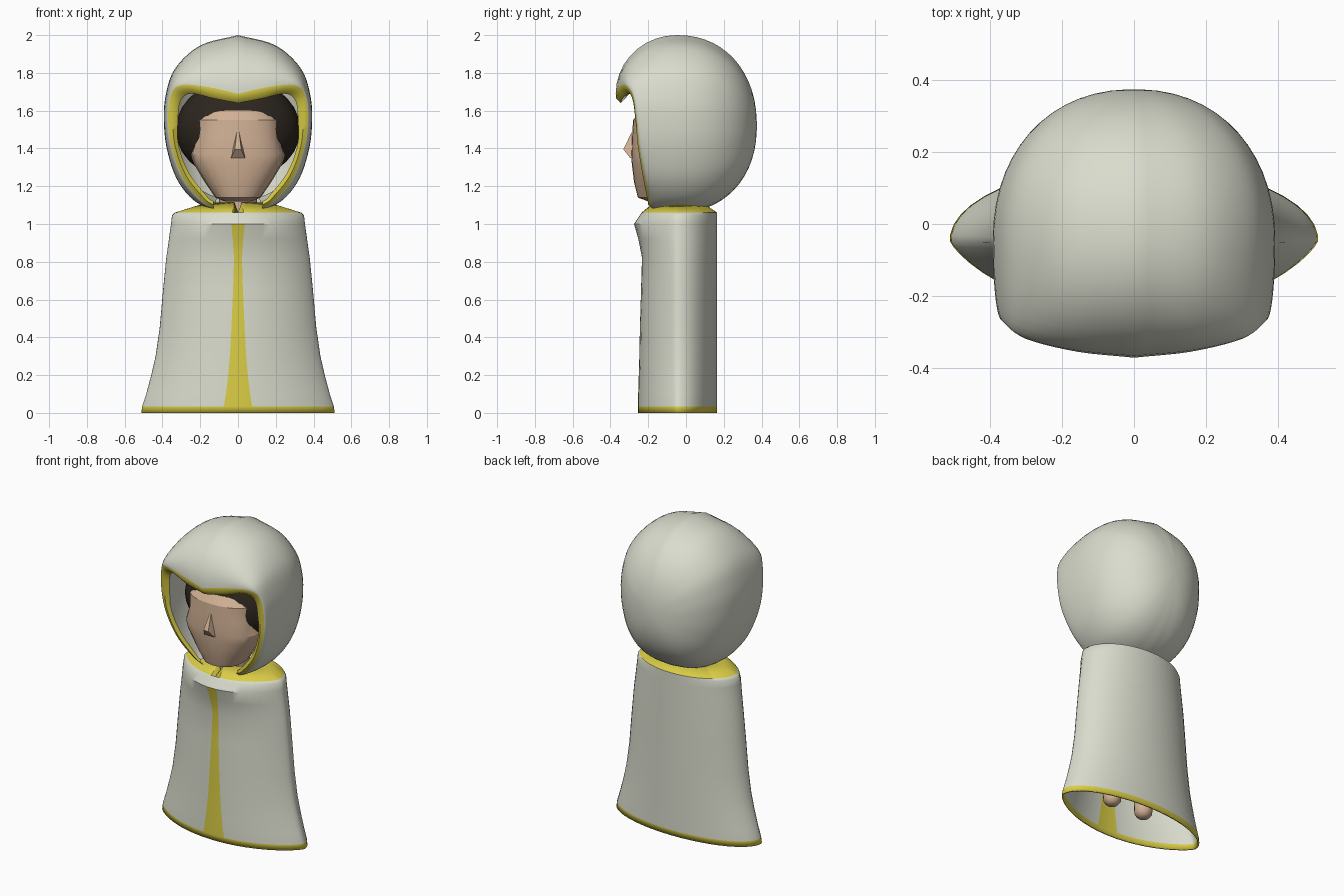
import bpy, bmesh, math
from mathutils import Vector

if "Cube" in bpy.data.objects:
    bpy.data.objects.remove(bpy.data.objects["Cube"])


def material(name, rgb):
    m = bpy.data.materials.new(name)
    m.use_nodes = True
    m.diffuse_color = (*rgb, 1)
    m.node_tree.nodes["Principled BSDF"].inputs["Base Color"].default_value = (*rgb, 1)
    return m


cloth = material("pale grey cloth", (0.70, 0.715, 0.61))
yellow = material("yellow trim", (0.70, 0.61, 0.06))
skin = material("skin", (0.64, 0.44, 0.30))
dark = material("dark hair", (0.026, 0.019, 0.013))


def finish(name, bm, mats, angle=40):
    bmesh.ops.recalc_face_normals(bm, faces=bm.faces)
    me = bpy.data.meshes.new(name)
    bm.to_mesh(me)
    bm.free()
    for m in mats:
        me.materials.append(m)
    ob = bpy.data.objects.new(name, me)
    bpy.context.collection.objects.link(ob)
    bpy.ops.object.select_all(action="DESELECT")
    ob.select_set(True)
    bpy.context.view_layer.objects.active = ob
    if angle:
        bpy.ops.object.shade_smooth_by_angle(angle=math.radians(angle))
    return ob


def mirrored(half):
    """Close a half ring, given from x=0 round to x=0."""
    return half + [(-x, y, z) for x, y, z in half[-2:0:-1]]


def loft(name, rings, mats, rule=lambda r, c: 0, caps=(), angle=40):
    """Skin closed rings; rule gives the material of row r, column c, or None for a gap."""
    bm = bmesh.new()
    rows = [[bm.verts.new(p) for p in ring] for ring in rings]
    n = len(rows[0])
    for r, (a, b) in enumerate(zip(rows, rows[1:])):
        for c in range(n):
            index = rule(r, min(c, n - 1 - c))
            if index is not None:
                d = (c + 1) % n
                bm.faces.new((a[c], a[d], b[d], b[c])).material_index = index
    for i in caps:
        bm.faces.new(rows[i])
    return finish(name, bm, mats, angle)


def spline(points, steps=5):
    """Smooth path through the points."""
    p = [Vector(q) for q in points]
    p = [2 * p[0] - p[1]] + p + [2 * p[-1] - p[-2]]
    out = []
    for i in range(1, len(p) - 2):
        a, b, c, d = p[i - 1:i + 3]
        for k in range(steps):
            t = k / steps
            out.append(b + (c - a) * t / 2 + (2 * a - 5 * b + 4 * c - d) * t * t / 2
                       + (3 * b - a - 3 * c + d) * t ** 3 / 2)
    return out + [p[-2]]


# Hood: half outline of its widest section, outer rim and inner rim of the opening
STEPS, MID_Y = 5, -0.05
outline = spline([(0, MID_Y, 2), (.2, MID_Y, 1.945), (.335, MID_Y, 1.82), (.385, MID_Y, 1.67),
                  (.392, MID_Y, 1.53), (.375, MID_Y, 1.39), (.325, MID_Y, 1.24),
                  (.24, MID_Y, 1.13), (.13, MID_Y, 1.075), (0, MID_Y, 1.06)], STEPS)
rim = spline([(0, -.372, 1.69), (.16, -.355, 1.725), (.3, -.32, 1.735), (.355, -.28, 1.68),
              (.37, -.26, 1.55), (.35, -.245, 1.4), (.29, -.215, 1.24), (.2, -.19, 1.13),
              (.13, -.18, 1.085), (0, -.17, 1.06)], STEPS)
inner = spline([(0, -.345, 1.64), (.13, -.335, 1.665), (.25, -.3, 1.69), (.305, -.265, 1.65),
                (.318, -.25, 1.54), (.315, -.24, 1.42), (.265, -.22, 1.28), (.175, -.2, 1.16),
                (.13, -.195, 1.12), (0, -.18, 1.07)], STEPS)


def scaled(s, y):
    return [(p.x * s, y, 1.52 + (p.z - 1.52) * s) for p in outline]


halves = []
BACK, FRONT = 14, 9
for k in range(BACK):                       # round back of the hood
    a = math.radians(2) + (math.pi / 2 - math.radians(2)) * k / BACK
    halves.append(scaled(math.sin(a) ** .92, MID_Y + .425 * math.cos(a) ** .92))
for k in range(FRONT + 1):                  # swelling forward to the rim
    a = math.pi / 2 * k / FRONT
    halves.append([(o.x + (r.x - o.x) * (1 - math.cos(a)), o.y + (r.y - o.y) * math.sin(a),
                    o.z + (r.z - o.z) * (1 - math.cos(a))) for o, r in zip(outline, rim)])
halves.append([tuple((r + i) / 2 + Vector((0, -.012, 0))) for r, i in zip(rim, inner)])
halves.append([tuple(i) for i in inner])
halves.append(scaled(.93, MID_Y))
halves.append(scaled(.85, .12))
TRIM_ROW, GAP_COL = BACK + FRONT, 8 * STEPS


def hood_rule(r, c):
    if r >= BACK + 1 and c >= GAP_COL:
        return None
    return 1 if TRIM_ROW <= r <= TRIM_ROW + 1 else 0


loft("hood", [mirrored(h) for h in halves], [cloth, yellow], hood_rule, caps=(0,), angle=50)

# Cloak: height, half width, front y, stripe half width
CLOAK = [(0, .513, -.255, .078), (.035, .508, -.255, .075), (.1, .487, -.253, .064),
         (.2, .46, -.25, .052), (.3, .437, -.247, .043), (.45, .415, -.244, .035),
         (.65, .397, -.238, .026), (.82, .38, -.233, .021), (.92, .366, -.252, .028),
         (1, .355, -.275, .036), (1.045, .35, -.245, .03), (1.06, .335, -.235, .03),
         (1.115, .16, -.17, .02)]
COLS, CENTRE, DEPTH = 22, -.045, .21
rings = []
for z, w, front, stripe in CLOAK:
    first = math.asin(stripe / w)
    angles = [0] + [first + (math.pi - first) * k / COLS for k in range(COLS + 1)]
    back = DEPTH if z < 1.1 else .13
    half = []
    for a in angles:
        c = math.cos(a)
        y = CENTRE + (front - CENTRE) * c ** 1.5 if c > 0 else CENTRE - back * c
        half.append((w * math.sin(a) if a < 3.14 else 0, y, z))
    if z > 1.1:                             # small notch at the throat
        half[0] = (0, front, z - .055)
    rings.append(mirrored(half))


def cloak_rule(r, c):
    top = len(CLOAK) - 2
    stripe_end = 9
    return 1 if r == 0 or r == top or (c == 0 and r < stripe_end) else 0


cloak = loft("cloak", rings, [cloth, yellow], cloak_rule)
shell = cloak.modifiers.new("thickness", "SOLIDIFY")
shell.thickness = .01
shell.offset = -1

# Face: height, half width, front y
FACE = [(1.12, .07, -.2), (1.14, .12, -.255), (1.22, .175, -.275), (1.32, .235, -.287),
        (1.37, .25, -.29), (1.46, .222, -.286), (1.55, .222, -.28), (1.6, .175, -.243)]
rings = []
for z, w, front in FACE:
    half = []
    for k in range(13):
        a = math.pi * k / 12
        c = math.cos(a)
        y = -.1 + (front + .1) * c ** .6 if c > 1e-6 else -.1 - .15 * c
        half.append((w * math.sin(a) if k < 12 else 0, y, z))
    rings.append(mirrored(half))
loft("face", rings, [skin], caps=(0, -1), angle=25)

# Nose: wedge with a blunt tip
nose = [[(-w, front, z), (w, front, z), (b, -.25, z), (-b, -.25, z)]
        for z, w, b, front in ((1.35, .036, .042, -.296), (1.395, .017, .036, -.332),
                               (1.485, .006, .012, -.288))]
loft("nose", nose, [skin], caps=(0, -1), angle=0)


def ellipsoid(name, centre, radii, mat):
    bm = bmesh.new()
    bmesh.ops.create_uvsphere(bm, u_segments=24, v_segments=14, radius=1)
    bmesh.ops.scale(bm, vec=radii, verts=bm.verts)
    bmesh.ops.translate(bm, vec=centre, verts=bm.verts)
    return finish(name, bm, [mat])


def column(name, x, y, profile):
    """Round upright limb from (height, radius) pairs."""
    ring = [math.tau * k / 16 for k in range(16)]
    loft(name, [[(x + r * math.cos(a), y + r * math.sin(a), z) for a in ring]
                for z, r in profile], [skin], caps=(0, -1))


# Hair, neck and the two legs inside the cloak
ellipsoid("hair", (0, -.02, 1.5), (.33, .24, .27), dark)
column("neck", 0, -.05, [(1, .1), (1.25, .1)])
for side, x in (("left", .12), ("right", -.12)):
    column(side + "_leg", x, -.057, [(.07, .015), (.078, .035), (.1, .052), (.13, .055),
                                     (.5, .06), (.95, .08)])
